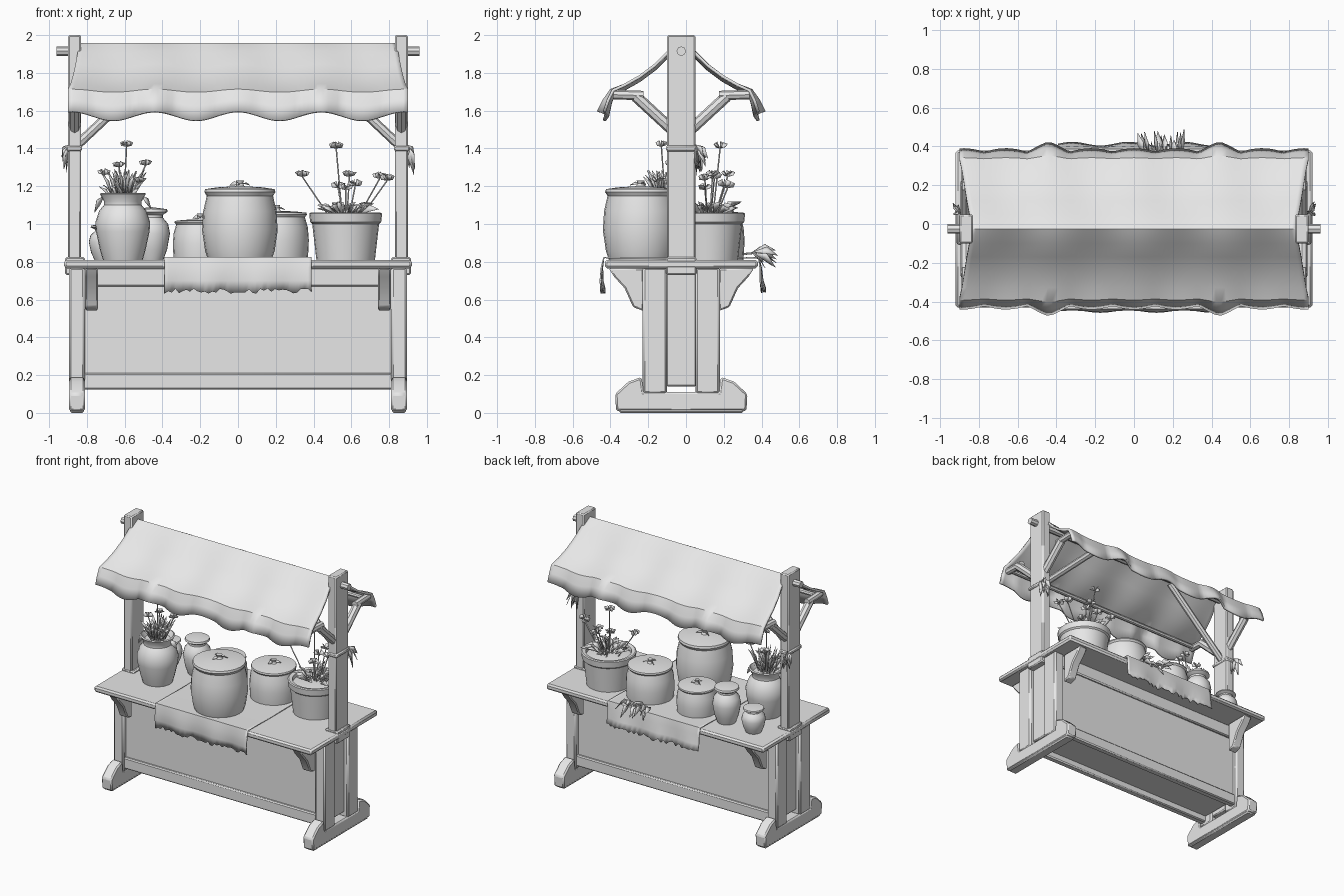
import bpy, bmesh, math, random
from mathutils import Vector

random.seed(4)
cube = bpy.data.objects.get("Cube")
if cube:
    bpy.data.objects.remove(cube, do_unlink=True)

grey = bpy.data.materials.new("plain_grey")
grey.use_nodes = True
grey.diffuse_color = (0.8, 0.8, 0.8, 1)
grey.node_tree.nodes["Principled BSDF"].inputs["Base Color"].default_value = (0.8, 0.8, 0.8, 1)

MID = -0.025   # depth of the post line
TOP = 0.81     # counter height
parts = []


def finish(name, bm, bevel=0, thick=0):
    bmesh.ops.recalc_face_normals(bm, faces=bm.faces)
    mesh = bpy.data.meshes.new(name)
    bm.to_mesh(mesh)
    bm.free()
    mesh.materials.append(grey)
    ob = bpy.data.objects.new(name, mesh)
    bpy.context.scene.collection.objects.link(ob)
    if bevel:
        ob.modifiers.new("bevel", "BEVEL").width = bevel
    if thick:
        mod = ob.modifiers.new("thickness", "SOLIDIFY")
        mod.thickness = thick
        mod.offset = 0
    parts.append(ob)
    return ob


def prism(name, outline, x0, x1, bevel=0.008):
    """Extrude a (y, z) outline along x."""
    bm = bmesh.new()
    face = bm.faces.new([bm.verts.new((x0, y, z)) for y, z in outline])
    out = bmesh.ops.extrude_face_region(bm, geom=[face])
    for v in out["geom"]:
        if isinstance(v, bmesh.types.BMVert):
            v.co.x = x1
    return finish(name, bm, bevel)


def box(name, x0, x1, y0, y1, z0, z1, bevel=0.008):
    return prism(name, [(y0, z0), (y1, z0), (y1, z1), (y0, z1)], x0, x1, bevel)


def beam(name, a, b, radius, sides=8):
    a, b = Vector(a), Vector(b)
    bm = bmesh.new()
    bmesh.ops.create_cone(bm, cap_ends=True, segments=sides, radius1=radius,
                          radius2=radius, depth=(b - a).length)
    turn = (b - a).to_track_quat("Z", "Y")
    for v in bm.verts:
        v.co = turn @ v.co + (a + b) / 2
    return finish(name, bm)


def lathe(name, x, y, profile):
    """Spin a (radius, height above counter) profile."""
    bm = bmesh.new()
    vs = [bm.verts.new((x + r, y, TOP + h)) for r, h in profile]
    es = [bm.edges.new(p) for p in zip(vs, vs[1:])]
    bmesh.ops.spin(bm, geom=vs + es, cent=(x, y, 0), axis=(0, 0, 1),
                   angle=math.tau, steps=24)
    bmesh.ops.remove_doubles(bm, verts=bm.verts, dist=0.0005)
    return finish(name, bm)


def sheet(name, rows, cols, place, thick):
    """Cloth grid whose points come from place(row, col fraction)."""
    bm = bmesh.new()
    grid = [[bm.verts.new(place(r, c / cols)) for c in range(cols + 1)] for r in range(rows)]
    for r in range(rows - 1):
        for c in range(cols):
            bm.faces.new((grid[r][c], grid[r][c + 1], grid[r + 1][c + 1], grid[r + 1][c]))
    return finish(name, bm, thick=thick)


def leaves(name, blades):
    """Each blade is (base, tip, width): a bent diamond."""
    bm = bmesh.new()
    for a, b, w in blades:
        a, b = Vector(a), Vector(b)
        side = (b - a).cross(Vector((random.uniform(-1, 1), random.uniform(-1, 1), 0.3))).normalized() * w
        mid = a.lerp(b, 0.55) + Vector((0, 0, 0.15 * (b - a).length))
        va, vl, vr, vb = [bm.verts.new(p) for p in (a, mid - side, mid + side, b)]
        bm.faces.new((va, vl, vr))
        bm.faces.new((vl, vb, vr))
    return finish(name, bm, thick=0.003)


def tuft(x, y, z, count, spread, rise, w):
    blades = []
    for _ in range(count):
        t, s = random.uniform(0, math.tau), random.uniform(0.3, 1) * spread
        d = Vector((math.cos(t), math.sin(t), 0))
        base = Vector((x, y, z)) + d * s * 0.4
        blades.append((base, base + d * s * 0.6 + Vector((0, 0, rise * random.uniform(0.4, 1))), w))
    return blades


def flower(name, base, head, size):
    beam(name + "_stem", base, head, 0.004, 5)
    leaves(name + "_petals", [(head, Vector(head) + Vector(
        (math.cos(t) * size, math.sin(t) * size, size * 0.6)), size * 0.5)
        for t in (0.3, 1.6, 2.8, 4.1, 5.3)])


# End frames: feet, legs, posts, braces and brackets
foot = [(0.345, 0.01), (0.35, 0.1), (0.28, 0.165), (0.21, 0.19), (0.2, 0.11)]
bracket = [(0.2, 0.54), (0.2, 0.765), (0.385, 0.765), (0.355, 0.72), (0.3, 0.66), (0.255, 0.56)]
for s, side in ((-1, "right"), (1, "left")):
    prism(side + "_foot", [(MID + y, z) for y, z in foot] +
          [(MID - y, z) for y, z in reversed(foot)], s * 0.81, s * 0.895, 0.01)
    box(side + "_foot_pad", s * 0.815, s * 0.89, MID - 0.33, MID + 0.33, 0, 0.03)
    box(side + "_post", s * 0.83, s * 0.9, MID - 0.075, MID + 0.075, 0.76, 2)
    box(side + "_end_panel", s * 0.82, s * 0.865, MID - 0.08, MID + 0.08, 0.14, 0.77)
    box(side + "_post_collar", s * 0.81, s * 0.915, MID - 0.08, MID + 0.08, 0.73, 0.825)
    for d, end in ((-1, "front"), (1, "back")):
        tag = side + "_" + end
        ya, yb = sorted((MID + d * 0.075, MID + d * 0.205))
        box(tag + "_leg", s * 0.81, s * 0.895, ya, yb, 0.1, 0.77, 0.012)
        prism(tag + "_bracket", [(MID + d * y, z) for y, z in bracket], s * 0.74, s * 0.81)
        beam(tag + "_brace", (s * 0.865, MID + d * 0.05, 1.5), (s * 0.865, MID + d * 0.24, 1.675), 0.03)
        beam(tag + "_arm", (s * 0.865, MID + d * 0.2, 1.68), (s * 0.865, MID + d * 0.36, 1.685), 0.025)
    beam(side + "_ridge_strut", (s * 0.85, MID, 1.42), (s * 0.36, MID, 1.88), 0.025)
    leaves(side + "_post_sprig", [((s * 0.895, 0.05, 1.42), (s * random.uniform(0.85, 0.94),
           random.uniform(0.05, 0.12), random.uniform(1.25, 1.38)), 0.018) for _ in range(11)])
    box(side + "_post_tie", s * 0.825, s * 0.91, MID - 0.082, MID + 0.082, 1.385, 1.415)

# Canopy frame
beam("ridge_pole", (-0.96, MID, 1.915), (0.96, MID, 1.915), 0.025)
for d, end in ((-1, "front"), (1, "back")):
    beam(end + "_canopy_rail", (-0.88, MID + d * 0.33, 1.68), (0.88, MID + d * 0.33, 1.68), 0.016)

# Canopy cloth: sagging slopes and a scalloped valance pulled out at the ties
half = [(0, 1.95), (0.07, 1.9), (0.14, 1.83), (0.22, 1.77), (0.3, 1.725), (0.355, 1.7),
        (0.375, 1.64), (0.39, 1.57)]
roof = [(-y, z, i) for i, (y, z) in reversed(list(enumerate(half)))] + \
       [(y, z, i) for i, (y, z) in enumerate(half) if i]


def roof_point(r, u):
    y, z, i = roof[r]
    x = (2 * u - 1) * (0.835 + 0.065 * min(i / 5, 1))
    wave = math.cos(math.tau * x / 0.44)
    tie = max(0, 1 - abs(abs(x) - 0.44) / 0.1)
    flare = max(0, i - 4) / 3
    y += math.copysign((0.018 * wave + 0.035 * tie) * flare, y)
    z += 0.024 * wave * flare + (0.01 * wave if 0 < i < 5 else 0)
    return x, MID + y, z


sheet("canopy_cloth", len(roof), 72, roof_point, 0.016)

# Counter body
box("counter_top", -0.92, 0.92, -0.43, 0.38, 0.765, TOP, 0.012)
box("body_floor", -0.82, 0.82, -0.17, 0.12, 0.17, 0.19)
for d, end in ((-1, "front"), (1, "back")):
    y = MID + d * 0.157
    box(end + "_panel", -0.82, 0.82, y - 0.012, y + 0.012, 0.15, 0.77, 0)
    y = MID + d * 0.165
    box(end + "_bottom_rail", -0.82, 0.82, y - 0.025, y + 0.025, 0.125, 0.21)
    box(end + "_top_rail", -0.82, 0.82, y - 0.022, y + 0.022, 0.67, 0.77)

# Cloth runner over the counter
run = [(-0.44, 0.645), (-0.447, 0.7), (-0.445, 0.77), (-0.435, 0.822), (-0.2, 0.818),
       (0.2, 0.818), (0.385, 0.822), (0.395, 0.77), (0.4, 0.7), (0.41, 0.65)]


def runner_point(r, u):
    y, z = run[r]
    hang = max(0, TOP - z)
    if r in (0, len(run) - 1):
        z += random.uniform(-0.014, 0.014)
    return -0.39 + 0.78 * u, y + 0.06 * hang * math.sin(u * 17), z


sheet("cloth_runner", len(run), 40, runner_point, 0.008)


# Covered pots
def covered_pot(name, x, y, r, h, base):
    lathe(name, x, y, [(0, 0), (base * r, 0), ((base + 1) / 2 * r, 0.12 * h), (r, 0.4 * h), (0.97 * r, 0.66 * h),
                       (0.89 * r, 0.84 * h), (0.88 * r, 0.87 * h), (0.94 * r, 0.92 * h), (0.92 * r, 0.96 * h),
                       (0.6 * r, 0.985 * h), (0.12 * r, h), (0.08 * r, h + 0.015), (0.11 * r, h + 0.03), (0, h + 0.03)])
    leaves(name + "_knot", [((x, y, TOP + h + 0.01), (x + 0.3 * r * math.cos(t), y + 0.3 * r * math.sin(t),
           TOP + h + 0.005), 0.012) for t in (0.5, 2.7, 4.4)])


covered_pot("large_pot", 0.01, -0.24, 0.2, 0.39, 0.84)
covered_pot("medium_pot", 0.205, 0.14, 0.17, 0.26, 0.96)
covered_pot("small_pot", -0.2, 0.15, 0.145, 0.215, 0.96)


# Jars with flared necks
def jar(name, x, y, r, h):
    lathe(name, x, y, [(0, 0), (0.65 * r, 0), (0.85 * r, 0.2 * h), (r, 0.5 * h), (0.9 * r, 0.68 * h),
                       (0.62 * r, 0.8 * h), (0.62 * r, 0.85 * h), (0.88 * r, 0.91 * h), (0.84 * r, 0.96 * h), (0, h)])


jar("tall_jar", -0.46, 0.165, 0.1, 0.28)
jar("short_jar", -0.705, 0.19, 0.085, 0.19)

# Flower vase
vx, vy = -0.61, -0.1
lathe("vase", vx, vy, [(0, 0), (0.105, 0), (0.12, 0.05), (0.142, 0.15), (0.145, 0.2), (0.125, 0.26),
                       (0.1, 0.29), (0.1, 0.31), (0.122, 0.35), (0.112, 0.355), (0.09, 0.32), (0, 0.31)])
leaves("vase_foliage", tuft(vx, vy, 1.12, 70, 0.13, 0.17, 0.011))
leaves("vase_side_leaves", [((vx - 0.1, vy, 1.15), (vx - 0.15, vy - 0.02, 1.06), 0.02),
                            ((vx + 0.1, vy, 1.15), (vx + 0.15, vy + 0.02, 1.08), 0.02)])
for i, (dx, dy, z) in enumerate([(0.02, -0.03, 1.41), (0.12, 0.02, 1.31), (-0.1, 0.03, 1.26),
                                 (-0.02, 0.05, 1.3), (0.09, -0.05, 1.22)]):
    flower("vase_flower_" + str(i + 1), (vx + dx * 0.3, vy + dy * 0.3, 1.12), (vx + dx, vy + dy, z), 0.036)

# Flower bucket
bx, by = 0.57, 0.12
lathe("bucket", bx, by, [(0, 0), (0.155, 0), (0.177, 0.19), (0.188, 0.2), (0.193, 0.245), (0.185, 0.25),
                         (0.16, 0.245), (0.155, 0.22), (0, 0.245)])
leaves("bucket_foliage", tuft(bx, by, 1.05, 40, 0.2, 0.07, 0.018))
for i, (dx, dy, z) in enumerate([(-0.05, 0.06, 1.4), (-0.23, 0.02, 1.25), (0, -0.02, 1.18), (0.05, 0.08, 1.2),
                                 (0.18, 0.03, 1.24), (0.02, 0.1, 1.25), (0.22, -0.02, 1.23), (-0.04, 0.1, 1.19)]):
    flower("bucket_flower_" + str(i + 1), (bx + dx * 0.35, by + dy * 0.35, 1.03), (bx + dx, by + dy, z), 0.04)

# Herb bundle lying over the back edge
for i in range(9):
    beam("herb_stem_" + str(i + 1), (0.24 - 0.014 * i, 0.25, 0.835), (0.04 + 0.025 * i, 0.4, 0.85), 0.006, 5)
leaves("herb_leaves", [((0.05 + 0.014 * i, 0.35, 0.85), (0.02 + 0.017 * i, random.uniform(0.41, 0.49),
       random.uniform(0.75, 0.87)), 0.02) for i in range(15)])

# Smooth shading with sharp edges kept
bpy.ops.object.select_all(action="DESELECT")
for ob in parts:
    ob.select_set(True)
bpy.context.view_layer.objects.active = parts[0]
bpy.ops.object.shade_smooth_by_angle(angle=math.radians(35))
